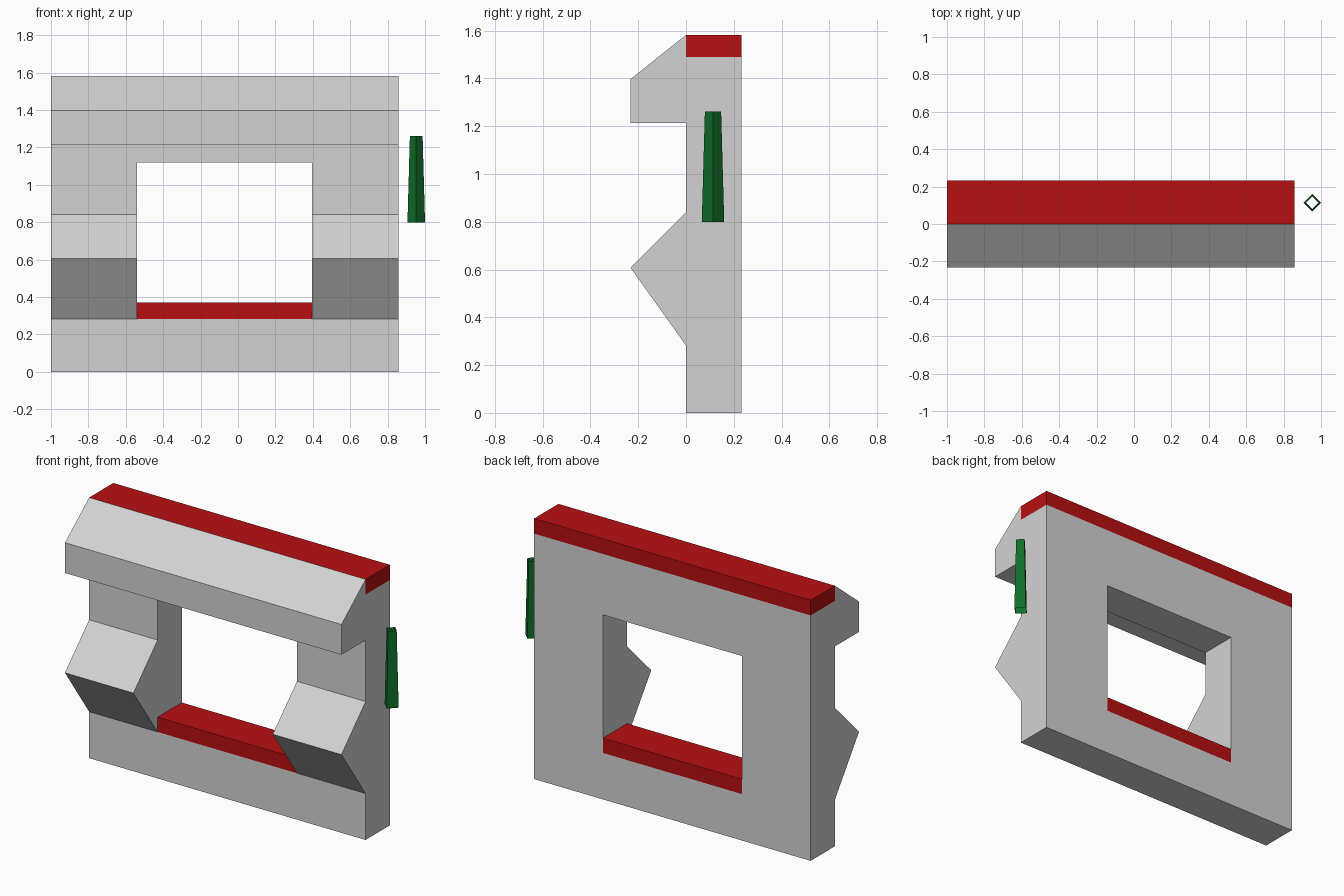
import bpy, bmesh, math
from mathutils import Matrix

cube = bpy.data.objects.get("Cube")
if cube:
    bpy.data.objects.remove(cube, do_unlink=True)


def material(name, colour):
    mat = bpy.data.materials.new(name)
    mat.use_nodes = True
    rgba = (*colour, 1.0)
    mat.diffuse_color = rgba
    mat.node_tree.nodes["Principled BSDF"].inputs["Base Color"].default_value = rgba
    return mat


def finish(name, bm, mat):
    bmesh.ops.recalc_face_normals(bm, faces=bm.faces)
    mesh = bpy.data.meshes.new(name)
    bm.to_mesh(mesh)
    bm.free()
    mesh.materials.append(mat)
    obj = bpy.data.objects.new(name, mesh)
    bpy.context.collection.objects.link(obj)
    return obj


def extrude_profile(name, profile, x0, x1, mat):
    """Extrude a (y, z) outline along x."""
    bm = bmesh.new()
    face = bm.faces.new([bm.verts.new((x0, y, z)) for y, z in profile])
    new = bmesh.ops.extrude_face_region(bm, geom=[face])["geom"]
    verts = [v for v in new if isinstance(v, bmesh.types.BMVert)]
    bmesh.ops.translate(bm, verts=verts, vec=(x1 - x0, 0, 0))
    return finish(name, bm, mat)


def box(name, x0, x1, y0, y1, z0, z1, mat):
    outline = [(y0, z0), (y1, z0), (y1, z1), (y0, z1)]
    return extrude_profile(name, outline, x0, x1, mat)


grey = material("light grey", (0.65, 0.65, 0.65))
red = material("deep red", (0.48, 0.005, 0.006))
green = material("dark green", (0.005, 0.155, 0.022))

LEFT, RIGHT = -1.0, 0.857
OPEN_LEFT, OPEN_RIGHT = -0.54, 0.396
BACK, FRONT = 0.232, -0.232
SILL, LINTEL, CAP, TOP = 0.282, 1.12, 1.49, 1.582

# Wall with the cornice and wedge ledge in one side profile
wall = extrude_profile("wall", [
    (0, 0), (BACK, 0), (BACK, CAP), (0, CAP), (0, TOP),
    (FRONT, 1.397), (FRONT, 1.213), (0, 1.213),
    (0, 0.84), (FRONT, 0.607), (0, SILL)], LEFT, RIGHT, grey)

# Opening through the wall and ledge
cutter = box("opening_cutter", OPEN_LEFT, OPEN_RIGHT, -0.5, 0.5, SILL, LINTEL, grey)
cutter.hide_render = True
cut = wall.modifiers.new("opening", "BOOLEAN")
cut.operation = "DIFFERENCE"
cut.solver = "EXACT"
cut.object = cutter
bpy.context.view_layer.objects.active = wall
bpy.ops.object.modifier_apply(modifier=cut.name)
bpy.data.objects.remove(cutter, do_unlink=True)

# Red coping and window sill
box("coping", LEFT, RIGHT, 0, BACK, CAP, TOP, red)
box("window_sill", OPEN_LEFT, OPEN_RIGHT, 0, BACK, SILL, 0.372, red)

# Open tapered four-sided tube beside the wall
bm = bmesh.new()
bmesh.ops.create_cone(
    bm, cap_ends=False, segments=4, radius1=0.047, radius2=0.034, depth=0.464,
    matrix=Matrix.Translation((0.953, 0.113, 1.03)))
finish("side_tube", bm, green)
